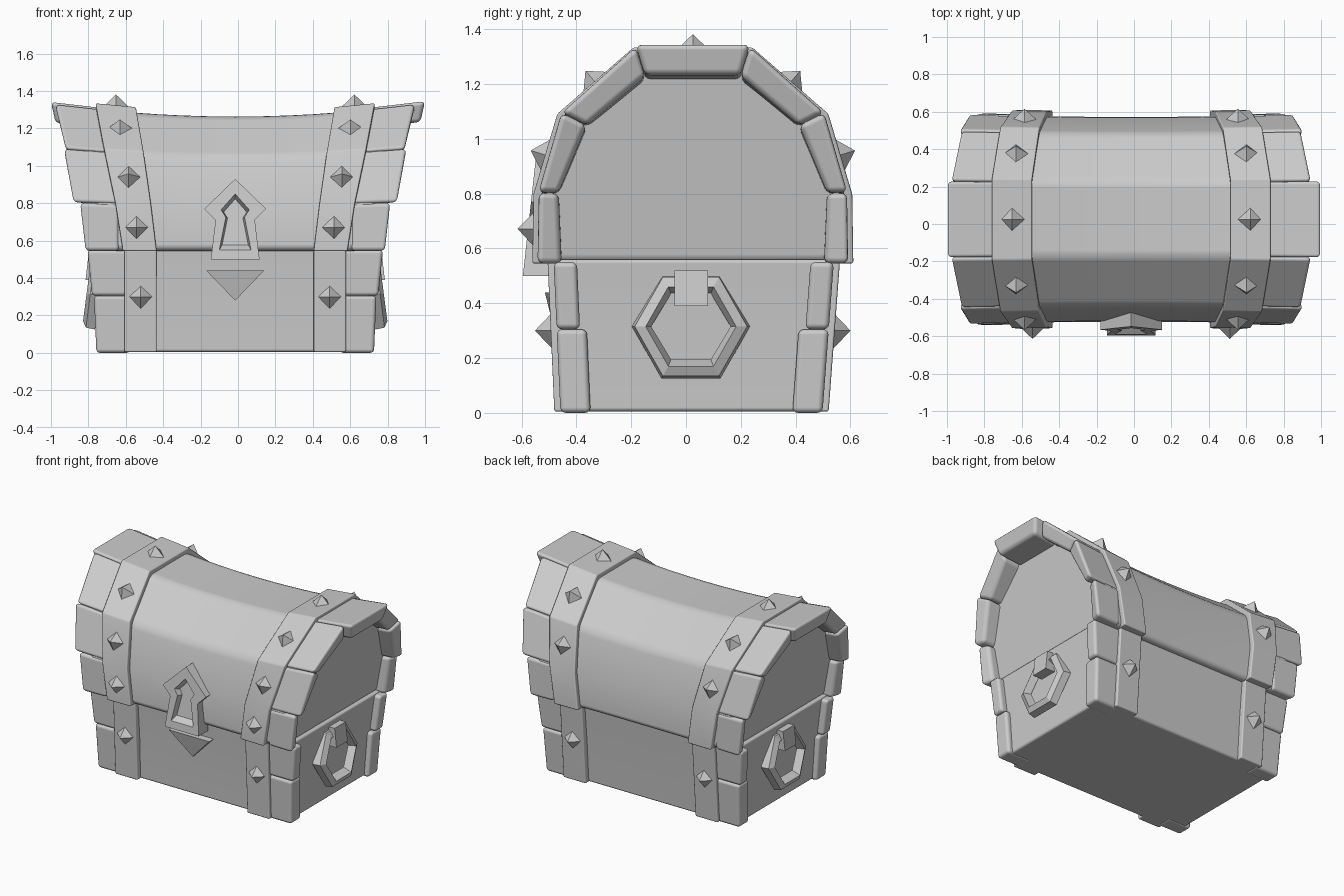
import bpy, bmesh
from mathutils import Vector, Matrix

cube = bpy.data.objects.get("Cube")
if cube:
    bpy.data.objects.remove(cube, do_unlink=True)

GREY = (0.6, 0.6, 0.6, 1)
mat = bpy.data.materials.new("plain grey")
mat.use_nodes = True
mat.diffuse_color = GREY
mat.node_tree.nodes["Principled BSDF"].inputs["Base Color"].default_value = GREY

X0, Y0 = -0.015, 0.025      # body centre
SEAM = 0.54                 # height where lid meets base


def finish(name, bm, bevel=0.0, smooth=False):
    bmesh.ops.recalc_face_normals(bm, faces=bm.faces[:])
    mesh = bpy.data.meshes.new(name)
    bm.to_mesh(mesh)
    bm.free()
    mesh.materials.append(mat)
    ob = bpy.data.objects.new(name, mesh)
    bpy.context.collection.objects.link(ob)
    for p in mesh.polygons:
        p.use_smooth = smooth
    if bevel:
        mod = ob.modifiers.new("soft edges", "BEVEL")
        mod.width, mod.segments = bevel, 3
        mod.limit_method, mod.angle_limit = "ANGLE", 0.35
        mod.harden_normals = True
    return ob


def loft(name, rings, bevel=0.0, smooth=False, closed=False):
    """Skin a row of equal-sized point loops; cap the ends or join them."""
    bm = bmesh.new()
    loops = [[bm.verts.new(p) for p in ring] for ring in rings]
    pairs = list(zip(loops, loops[1:])) + ([(loops[-1], loops[0])] if closed else [])
    n = len(loops[0])
    for a, b in pairs:
        for i in range(n):
            j = (i + 1) % n
            bm.faces.new((a[i], a[j], b[j], b[i]))
    if not closed:
        bm.faces.new(loops[0])
        bm.faces.new(loops[-1])
    return finish(name, bm, bevel, smooth)


# Half profile of the lid: half depth, height, outward direction
HALF = [(0.565, 0.545, 1, 0), (0.56, 0.81, 1, 0.1),
        (0.475, 1.10, 0.85, 0.55), (0.205, 1.335, 0.45, 1)]
INNER = [(0.485, 0.545), (0.495, 0.81), (0.39, 1.06), (0.175, 1.235)]
FRONT_TO_BACK = [(-1, i) for i in range(4)] + [(1, i) for i in (3, 2, 1, 0)]


def place(x, half, z, side):
    """Bend a lid profile point into the sagging lid."""
    sag = 0.91 + 0.09 * x * x
    return Vector((x + X0, Y0 + side * half * (0.97 + 0.03 * x * x), SEAM + (z - SEAM) * sag))


def outer(k, x, off):
    side, i = FRONT_TO_BACK[k]
    h, z, dy, dz = HALF[i]
    return place(x, h + dy * off, z + dz * off, side)


def inner(k, x):
    side, i = FRONT_TO_BACK[k]
    return place(x, *INNER[i], side)


# Lid body, with ends leaning outward
def lid_end(k):
    return 0.72 + 0.15 * (HALF[FRONT_TO_BACK[k][1]][1] - SEAM)


loft("lid_body", [[outer(k, t / 6 * lid_end(k), 0) for k in range(8)]
                  for t in range(-6, 7)], 0.035, True)

# Stepped planks forming the rim at each end of the lid
ENDS = [(0.805, 0.835), (0.87, 0.92), (0.91, 0.965), (1.0, 1.0),
        (0.965, 0.91), (0.92, 0.87), (0.835, 0.805)]
for s, word in ((1, "left"), (-1, "right")):
    for k, ends in enumerate(ENDS):
        rings = []
        for q, end in zip((k, k + 1), ends):
            if k == 3:
                end += 0.015 * s
            rings.append([outer(q, s * 0.62, 0.008), outer(q, s * end, 0.008),
                          inner(q, s * (end - 0.025)), inner(q, s * 0.62)])
        loft(f"{word}_rim_plank_{k + 1}", rings, 0.022, True)


def stud(name, centre, normal):
    bm = bmesh.new()
    side = Vector((1, 0, 0))
    up = normal.cross(side)
    turn = Matrix((side, up, normal)).transposed().to_4x4()
    bmesh.ops.create_cone(bm, cap_ends=True, segments=4, radius1=0.068, radius2=0,
                          depth=0.065,
                          matrix=Matrix.Translation(centre + normal * 0.025) @ turn)
    finish(name, bm)


# Lid bands and their studs
BAND = [(0.42, 0.60), (0.45, 0.64), (0.49, 0.70), (0.53, 0.745)]
for s, word in ((1, "left"), (-1, "right")):
    rings = []
    for k in range(8):
        a, b = BAND[FRONT_TO_BACK[k][1]]
        rings.append([outer(k, s * a, 0.032), outer(k, s * b, 0.032),
                      outer(k, s * b, -0.04), outer(k, s * a, -0.04)])
    loft(f"{word}_lid_band", rings, 0.008, True)
    for k in range(6):
        p = [(r[0] + r[1]) / 2 for r in rings[k:k + 2]]
        d = p[1] - p[0]
        normal = Vector((0, -d.z, d.y)).normalized()
        stud(f"{word}_lid_stud_{k + 1}", (p[0] + p[1]) / 2, normal)


# Base: a box flaring toward the seam
def box_ring(x0, x1, y0, y1, z):
    return [(X0 + x0, y0, z), (X0 + x1, y0, z), (X0 + x1, y1, z), (X0 + x0, y1, z)]


loft("base_body", [box_ring(-0.71, 0.71, -0.445, 0.485, 0.005),
                   box_ring(-0.72, 0.72, -0.455, 0.505, 0.30),
                   box_ring(-0.745, 0.745, -0.475, 0.53, 0.56)], 0.015, True)


def wall(z, side):
    """Depth of the front (-1) or back (1) of the base at a height."""
    return -0.45 - 0.045 * z if side < 0 else 0.49 + 0.075 * z


for s, word in ((1, "left"), (-1, "right")):
    for f, face in ((-1, "front"), (1, "back")):
        # Corner boards, two per corner
        for z0, z1, e0, e1, w in ((0, 0.305, 0.742, 0.755, 0.11),
                                  (0.305, 0.55, 0.765, 0.79, 0.085)):
            rings = []
            for z, e in ((z0, e0), (z1, e1)):
                y = wall(z, f) + f * 0.008
                rings.append(box_ring(s * 0.56, s * e, y, y - f * w, z))
            loft(f"{word}_{face}_corner_{'lower' if z0 == 0 else 'upper'}", rings, 0.02, True)
        # Upright bands
        rings = [box_ring(s * 0.42, s * 0.592, wall(z, f) + f * 0.03, wall(z, f) - f * 0.03, z)
                 for z in (0.005, 0.55)]
        loft(f"{word}_{face}_base_band", rings, 0.008, True)
        stud(f"{word}_{face}_base_stud",
             Vector((X0 + s * 0.505, wall(0.3, f) + f * 0.03, 0.3)), Vector((0, f, 0)))

# Lock plate with a recessed keyhole
PLATE = [(0, 0.93), (0.165, 0.77), (0.105, 0.71), (0.13, 0.50)]
HOLE = [(0, 0.85), (0.075, 0.765), (0.05, 0.725), (0.085, 0.55)]


def lock_ring(half, depth, scale=1.0):
    pts = half + [(-x, z) for x, z in half[:0:-1]]
    return [(X0 + x * scale, depth - 0.11 * (0.5 - z), 0.7 + (z - 0.7) * scale) for x, z in pts]


loft("lock_plate", [lock_ring(PLATE, -0.49), lock_ring(PLATE, -0.595),
                    lock_ring(HOLE, -0.595), lock_ring(HOLE, -0.555, 0.82)])
loft("lock_point", [[(X0 - 0.155, y, 0.44), (X0 + 0.155, y, 0.44), (X0, y + tip, 0.28)]
                    for y, tip in ((-0.43, 0), (-0.515, 0.04))])

# Hexagonal ring handles hanging from blocks
HEX = [(-1, 0), (-0.5, 1), (0.5, 1), (1, 0), (0.5, -1), (-0.5, -1)]


def hex_ring(s, ry, rz, out):
    return [(X0 + s * (0.70 + out - 0.13 * (rz * b - 0.19)), 0.018 + ry * a, 0.315 + rz * b)
            for a, b in HEX]


for s, word in ((1, "left"), (-1, "right")):
    loft(f"{word}_handle_ring", [hex_ring(s, 0.215, 0.19, 0.0), hex_ring(s, 0.205, 0.18, 0.05),
                                 hex_ring(s, 0.165, 0.145, 0.07), hex_ring(s, 0.145, 0.12, 0.02)],
         closed=True)
    loft(f"{word}_handle_block", [box_ring(s * 0.68, s * 0.80, -0.042, 0.08, 0.39),
                                  box_ring(s * 0.68, s * 0.785, -0.042, 0.08, 0.52)])
